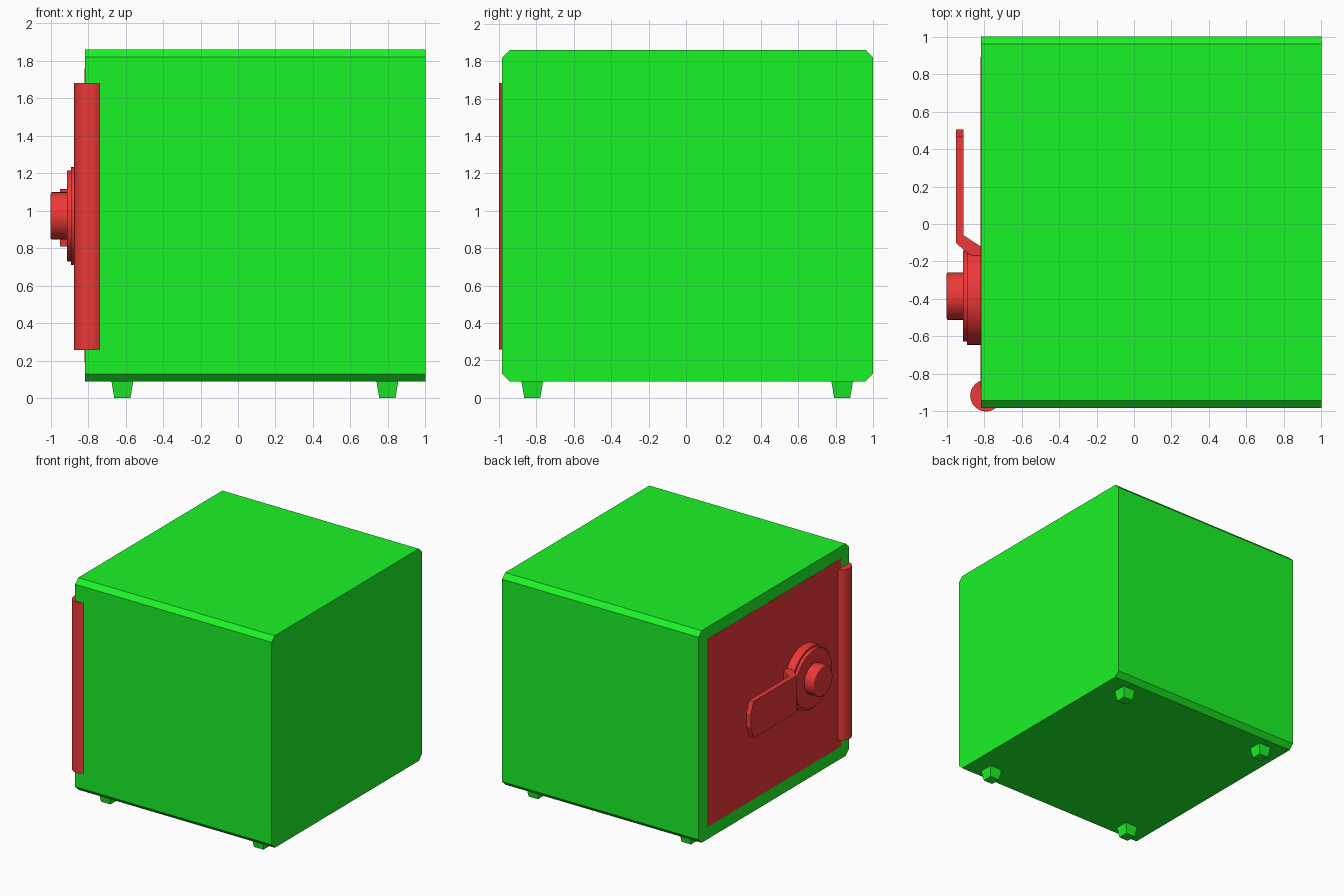
import bpy, bmesh, math
from mathutils import Vector

if "Cube" in bpy.data.objects:
    bpy.data.objects.remove(bpy.data.objects["Cube"])


def material(name, color):
    m = bpy.data.materials.new(name)
    m.diffuse_color = color
    m.use_nodes = True
    m.node_tree.nodes["Principled BSDF"].inputs["Base Color"].default_value = m.diffuse_color
    return m


GREEN = material("green_paint", (0.011, 0.9, 0.02, 1))
RED = material("red_paint", (0.85, 0.04, 0.04, 1))


def prism(name, profile, axis, start, end, mat):
    """Extrude a 2D profile along x (profile = y,z) or z (profile = x,y)."""
    place = (lambda a, b, t: (t, a, b)) if axis == 'x' else (lambda a, b, t: (a, b, t))
    bm = bmesh.new()
    face = bm.faces.new([bm.verts.new(place(a, b, start)) for a, b in profile])
    ext = bmesh.ops.extrude_face_region(bm, geom=[face])
    moved = [g for g in ext['geom'] if isinstance(g, bmesh.types.BMVert)]
    bmesh.ops.translate(bm, verts=moved, vec=Vector(place(0, 0, end - start)))
    bmesh.ops.recalc_face_normals(bm, faces=bm.faces)
    me = bpy.data.meshes.new(name)
    bm.to_mesh(me)
    bm.free()
    me.materials.append(mat)
    ob = bpy.data.objects.new(name, me)
    bpy.context.collection.objects.link(ob)
    return ob


def round_part(name, radius, length, loc, rot=(0, 0, 0), bevel=0.0):
    """Smooth red cylinder, optionally with softened rims."""
    bpy.ops.mesh.primitive_cylinder_add(vertices=40, radius=radius, depth=length,
                                        location=loc, rotation=rot)
    ob = bpy.context.object
    ob.name = name
    ob.data.materials.append(RED)
    bpy.ops.object.shade_smooth_by_angle(angle=math.radians(35))
    if bevel:
        mod = ob.modifiers.new("soft_rim", 'BEVEL')
        mod.width = bevel
        mod.segments = 2
        mod.limit_method = 'ANGLE'
        mod.angle_limit = math.radians(40)
    return ob


# safe body: box with chamfered long edges
y0, y1, z0, z1, c = -0.983, 1.0, 0.088, 1.86, 0.04
prism("safe_body", [(y0 + c, z0), (y1 - c, z0), (y1, z0 + c), (y1, z1 - c),
                    (y1 - c, z1), (y0 + c, z1), (y0, z1 - c), (y0, z0 + c)],
      'x', -0.817, 1.0, GREEN)

# door panel, practically flush with the body
prism("door", [(-0.88, 0.19), (0.89, 0.19), (0.89, 1.76), (-0.88, 1.76)],
      'x', -0.8185, -0.79, RED)

# hinge barrel
round_part("hinge", 0.084, 1.425, (-0.79, -0.916, 0.97))

# dial: stepped discs and knob facing -x
for name, r, x_out, x_in, bev in (("dial_base", 0.261, -0.89, -0.80, 0.0),
                                  ("dial_plate", 0.243, -0.913, -0.88, 0.006),
                                  ("dial_knob", 0.126, -1.0, -0.90, 0.008)):
    round_part(name, r, x_in - x_out, ((x_in + x_out) / 2, -0.385, 0.973),
               (0, math.pi / 2, 0), bev)

# lever: flat paddle with a clipped end, and a bent root
prism("lever_paddle", [(-0.10, 0.81), (0.465, 0.81), (0.503, 0.91), (0.503, 1.02),
                       (0.465, 1.115), (-0.10, 1.115)], 'x', -0.951, -0.91, RED)
prism("lever_root", [(-0.951, -0.10), (-0.91, -0.06), (-0.81, -0.125),
                     (-0.81, -0.20), (-0.895, -0.15)], 'z', 0.81, 1.115, RED)

# feet: tapered square pegs
for i, (x, y) in enumerate([(x, y) for x in (-0.617, 0.797) for y in (-0.822, 0.835)]):
    bpy.ops.mesh.primitive_cone_add(vertices=4, radius1=0.043 * math.sqrt(2),
                                    radius2=0.058 * math.sqrt(2), depth=0.09,
                                    location=(x, y, 0.045), rotation=(0, 0, math.pi / 4))
    foot = bpy.context.object
    foot.name = f"foot_{i + 1}"
    foot.data.materials.append(GREEN)
